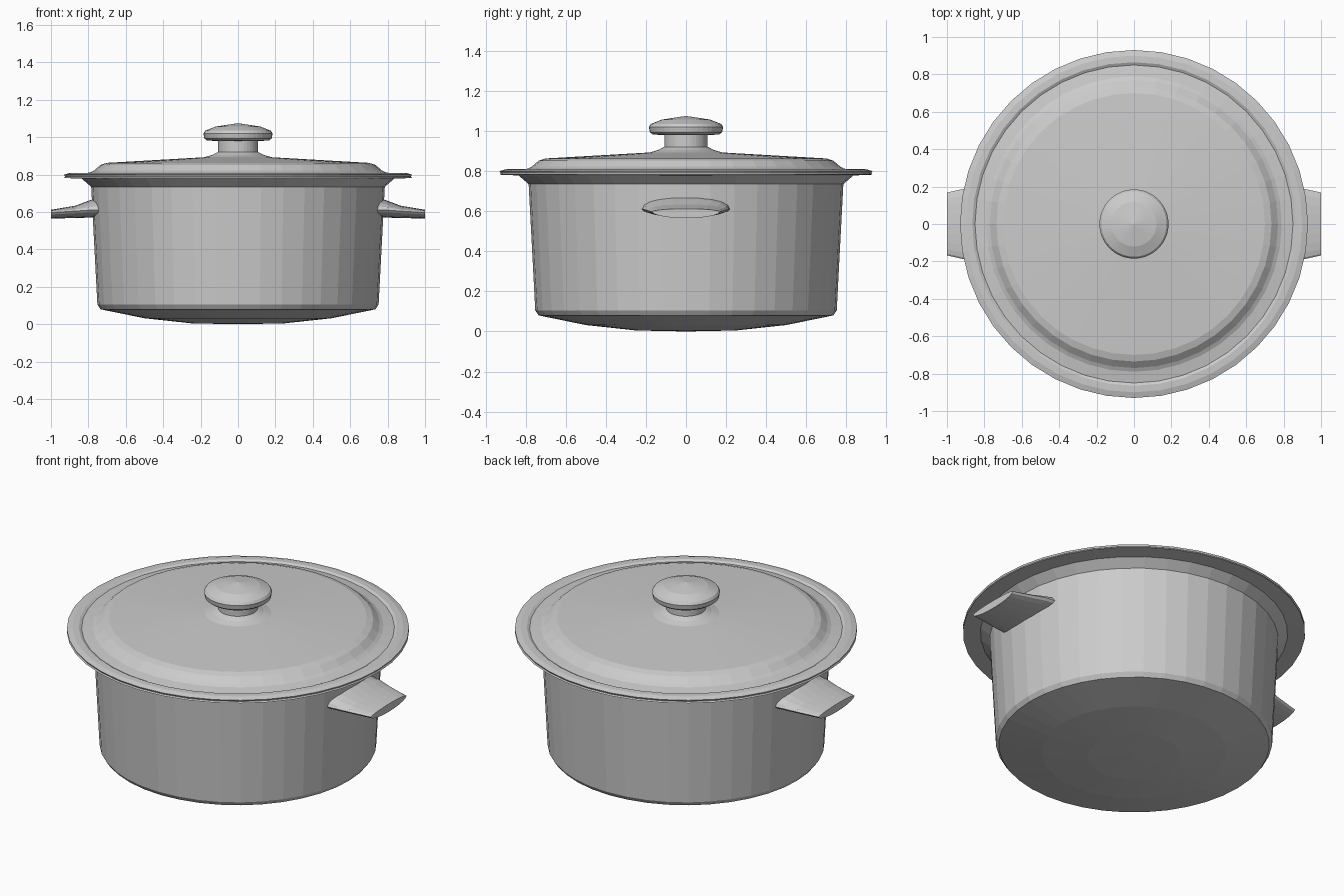
import bpy, bmesh
from math import sin, cos, pi

cube = bpy.data.objects.get("Cube")
if cube:
    bpy.data.objects.remove(cube)

SIDES = 40
metal = bpy.data.materials.new("grey_metal")
metal.use_nodes = True
metal.diffuse_color = (0.6, 0.6, 0.6, 1)
metal.node_tree.nodes["Principled BSDF"].inputs["Base Color"].default_value = (0.6, 0.6, 0.6, 1)


def finish(name, bm):
    bmesh.ops.remove_doubles(bm, verts=bm.verts, dist=1e-5)
    bmesh.ops.recalc_face_normals(bm, faces=bm.faces)
    mesh = bpy.data.meshes.new(name)
    bm.to_mesh(mesh)
    bm.free()
    mesh.materials.append(metal)
    obj = bpy.data.objects.new(name, mesh)
    bpy.context.collection.objects.link(obj)
    return obj


def bridge(bm, a, b):
    for i in range(len(a)):
        j = (i + 1) % len(a)
        bm.faces.new((a[i], a[j], b[j], b[i]))


def lathe(name, profile):
    """Spin a closed (radius, height) profile round the z axis."""
    bm = bmesh.new()
    verts = [bm.verts.new((r, 0, z)) for r, z in profile]
    edges = [bm.edges.new(pair) for pair in zip(verts, verts[1:])]
    bmesh.ops.spin(bm, geom=verts + edges, cent=(0, 0, 0), axis=(0, 0, 1),
                   angle=2 * pi, steps=SIDES, use_merge=True)
    return finish(name, bm)


def handle(name, side):
    """Flattened oval grip that narrows towards its outer end."""
    bm = bmesh.new()
    rings = []
    # x, half width, edge height, top height, bottom height
    for x, w, mid, top, low in ((0.74, 0.22, 0.61, 0.68, 0.575),
                                (0.80, 0.213, 0.61, 0.66, 0.57),
                                (0.87, 0.197, 0.605, 0.634, 0.568),
                                (1.0, 0.168, 0.597, 0.612, 0.565)):
        ring = []
        for i in range(20):
            a = 2 * pi * i / 20
            rise = (top - mid) if sin(a) > 0 else (mid - low)
            ring.append(bm.verts.new((side * x, w * cos(a), mid + rise * sin(a))))
        rings.append(ring)
    for a, b in zip(rings, rings[1:]):
        bridge(bm, a, b)
    bm.faces.new(rings[0])
    bm.faces.new(rings[-1])
    return finish(name, bm)


# Pot: bowed base, tapered wall, flared rim and hollow inside
lathe("pot", [(0, 0), (0.25, 0.005), (0.5, 0.032), (0.735, 0.08), (0.752, 0.105),
              (0.785, 0.735), (0.835, 0.778), (0.93, 0.782), (0.925, 0.79),
              (0.83, 0.79), (0.765, 0.74), (0.735, 0.12), (0.5, 0.06), (0, 0.04)])

# Lid: rolled edge, shallow groove, raised shoulder and low cone
lathe("lid", [(0, 0.84), (0.7, 0.82), (0.76, 0.792), (0.925, 0.791), (0.93, 0.8),
              (0.9, 0.809), (0.865, 0.81), (0.85, 0.802), (0.79, 0.812), (0.77, 0.822),
              (0.735, 0.852), (0.7, 0.863), (0.18, 0.893), (0.14, 0.905),
              (0.11, 0.92), (0, 0.92)])

# Lid knob: narrow stem with a rounded cap
lathe("lid_knob", [(0, 0.9), (0.108, 0.9), (0.108, 0.98), (0.165, 0.982),
                   (0.18, 0.993), (0.185, 1.02), (0.175, 1.035), (0.12, 1.057), (0, 1.075)])

handle("left_handle", 1)
handle("right_handle", -1)
